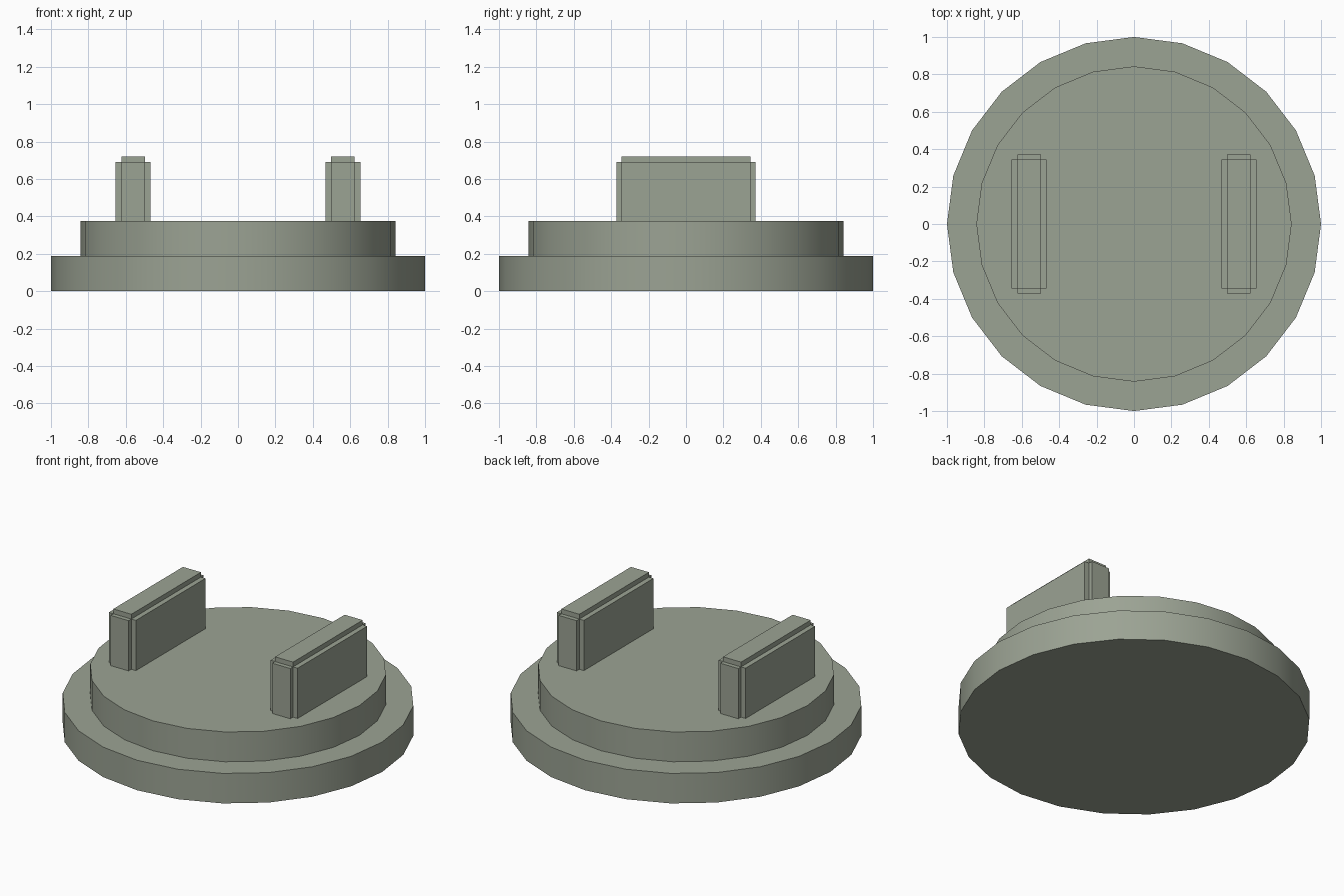
import bpy, bmesh
from math import cos, sin, pi

if "Cube" in bpy.data.objects:
    bpy.data.objects.remove(bpy.data.objects["Cube"])

SIDES = 24

# Grey-green plastic
plastic = bpy.data.materials.new("grey_green")
plastic.diffuse_color = (0.33, 0.366, 0.295, 1.0)
plastic.use_nodes = True
plastic.node_tree.nodes["Principled BSDF"].inputs["Base Color"].default_value = plastic.diffuse_color


def make_object(name, bm):
    bmesh.ops.recalc_face_normals(bm, faces=bm.faces)
    mesh = bpy.data.meshes.new(name)
    bm.to_mesh(mesh)
    bm.free()
    mesh.materials.append(plastic)
    obj = bpy.data.objects.new(name, mesh)
    bpy.context.collection.objects.link(obj)
    return obj


def prism(bm, outline, z0, z1, bottom=True):
    low = [bm.verts.new((x, y, z0)) for x, y in outline]
    high = [bm.verts.new((x, y, z1)) for x, y in outline]
    n = len(outline)
    for i in range(n):
        j = (i + 1) % n
        bm.faces.new((low[i], low[j], high[j], high[i]))
    bm.faces.new(high)
    if bottom:
        bm.faces.new(low[::-1])


# Stepped round body: wide flange below, smaller plug above
bm = bmesh.new()
profile = [(1.0, 0.0), (1.0, 0.188), (0.843, 0.188), (0.843, 0.375)]
rings = [[bm.verts.new((r * cos(2 * pi * i / SIDES), r * sin(2 * pi * i / SIDES), z))
          for i in range(SIDES)] for r, z in profile]
for a, b in zip(rings, rings[1:]):
    for i in range(SIDES):
        j = (i + 1) % SIDES
        bm.faces.new((a[i], a[j], b[j], b[i]))
bm.faces.new(rings[0][::-1])
bm.faces.new(rings[-1])
body = make_object("stepped_disc", bm)
bpy.context.view_layer.objects.active = body
body.select_set(True)
bpy.ops.object.shade_smooth_by_angle()

# Upright tabs with notched corners and a raised top panel
X_IN, X_OUT, Y_IN, Y_OUT = 0.0625, 0.094, 0.345, 0.372
quarter = [(X_OUT, Y_IN), (X_IN, Y_IN), (X_IN, Y_OUT)]
notched = (quarter
           + [(-x, y) for x, y in quarter[::-1]]
           + [(-x, -y) for x, y in quarter]
           + [(x, -y) for x, y in quarter[::-1]])
panel = [(X_IN, Y_IN), (-X_IN, Y_IN), (-X_IN, -Y_IN), (X_IN, -Y_IN)]
for name, x in (("left_tab", -0.561), ("right_tab", 0.561)):
    bm = bmesh.new()
    prism(bm, notched, 0.375, 0.69)
    prism(bm, panel, 0.69, 0.72, bottom=False)
    make_object(name, bm).location.x = x
